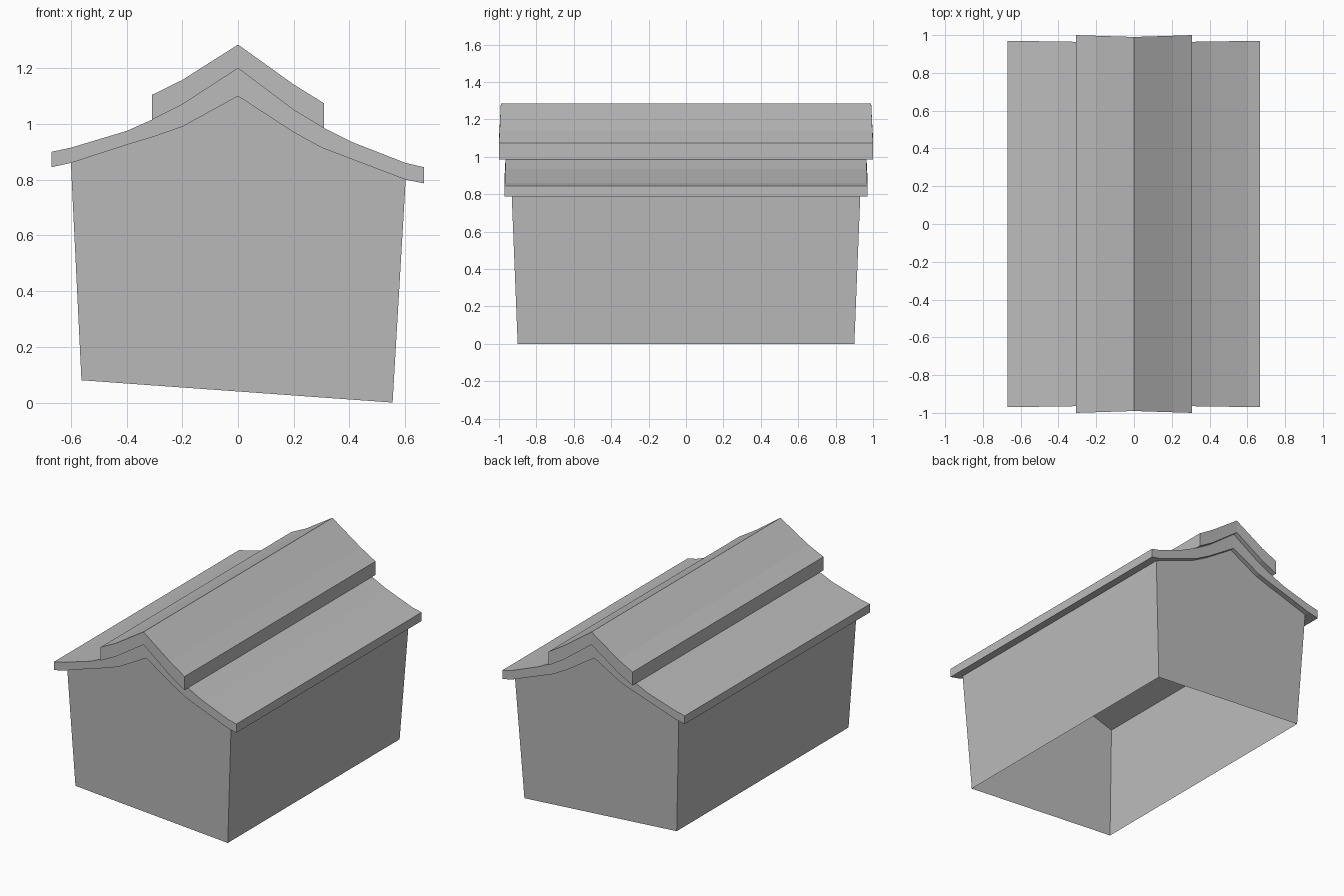
import bpy
import bmesh

cube = bpy.data.objects.get("Cube")
if cube:
    bpy.data.objects.remove(cube, do_unlink=True)

# One plain grey for everything
grey = bpy.data.materials.new("plain grey")
grey.use_nodes = True
colour = (0.5, 0.5, 0.5, 1)
grey.diffuse_color = colour
grey.node_tree.nodes["Principled BSDF"].inputs["Base Color"].default_value = colour


def finish(name, bm):
    """Turn the mesh into a flat shaded grey object."""
    bmesh.ops.recalc_face_normals(bm, faces=bm.faces)
    mesh = bpy.data.meshes.new(name)
    bm.to_mesh(mesh)
    bm.free()
    mesh.materials.append(grey)
    obj = bpy.data.objects.new(name, mesh)
    bpy.context.collection.objects.link(obj)


def slab(name, stations, middle_y, edge_y):
    """Closed curved slab along y from (x, top z, bottom z) stations."""
    bm = bmesh.new()
    rings = []
    half = max(abs(s[0]) for s in stations)
    for x, top, bottom in stations:
        y = middle_y + (edge_y - middle_y) * abs(x) / half
        corners = [(x, -y, top), (x, y, top), (x, y, bottom), (x, -y, bottom)]
        rings.append([bm.verts.new(c) for c in corners])
    for a, b in zip(rings, rings[1:]):
        for i in range(4):
            j = (i + 1) % 4
            bm.faces.new((a[i], a[j], b[j], b[i]))
    bm.faces.new(rings[0])
    bm.faces.new(rings[-1])
    finish(name, bm)


# Sagging, slightly lopsided roof
roof = [(-0.67, 0.90, 0.845), (-0.6, 0.915, 0.86), (-0.4, 0.975, 0.925),
        (-0.31, 1.015, 0.952), (-0.2, 1.07, 0.99), (0, 1.20, 1.10),
        (0.2, 1.05, 0.97), (0.3, 0.99, 0.915), (0.41, 0.935, 0.873),
        (0.602, 0.86, 0.80), (0.667, 0.845, 0.787)]
slab("roof", roof, 0.96, 0.97)

# Ridge cap lying on the roof
cap = [(-0.308, 1.105, 1.016), (-0.2, 1.158, 1.07), (0, 1.285, 1.20),
       (0.2, 1.142, 1.05), (0.308, 1.075, 0.985)]
slab("ridge_cap", cap, 0.99, 1.0)

# Thin walls, open underneath, with gables following the roof underside
bm = bmesh.new()
gable = [(x, z) for x, top, z in roof[1:-1]]
ends = []
for side in (-1, 1):
    base = [bm.verts.new((x, side * 0.9, z)) for x, z in ((-0.562, 0.08), (0.555, 0))]
    top = [bm.verts.new((x, side * 0.932, z)) for x, z in gable]
    bm.faces.new(base + top[::-1])
    ends.append((base, top))
(front_base, front_top), (back_base, back_top) = ends
for i in (0, -1):
    bm.faces.new((front_base[i], back_base[i], back_top[i], front_top[i]))
finish("walls", bm)
